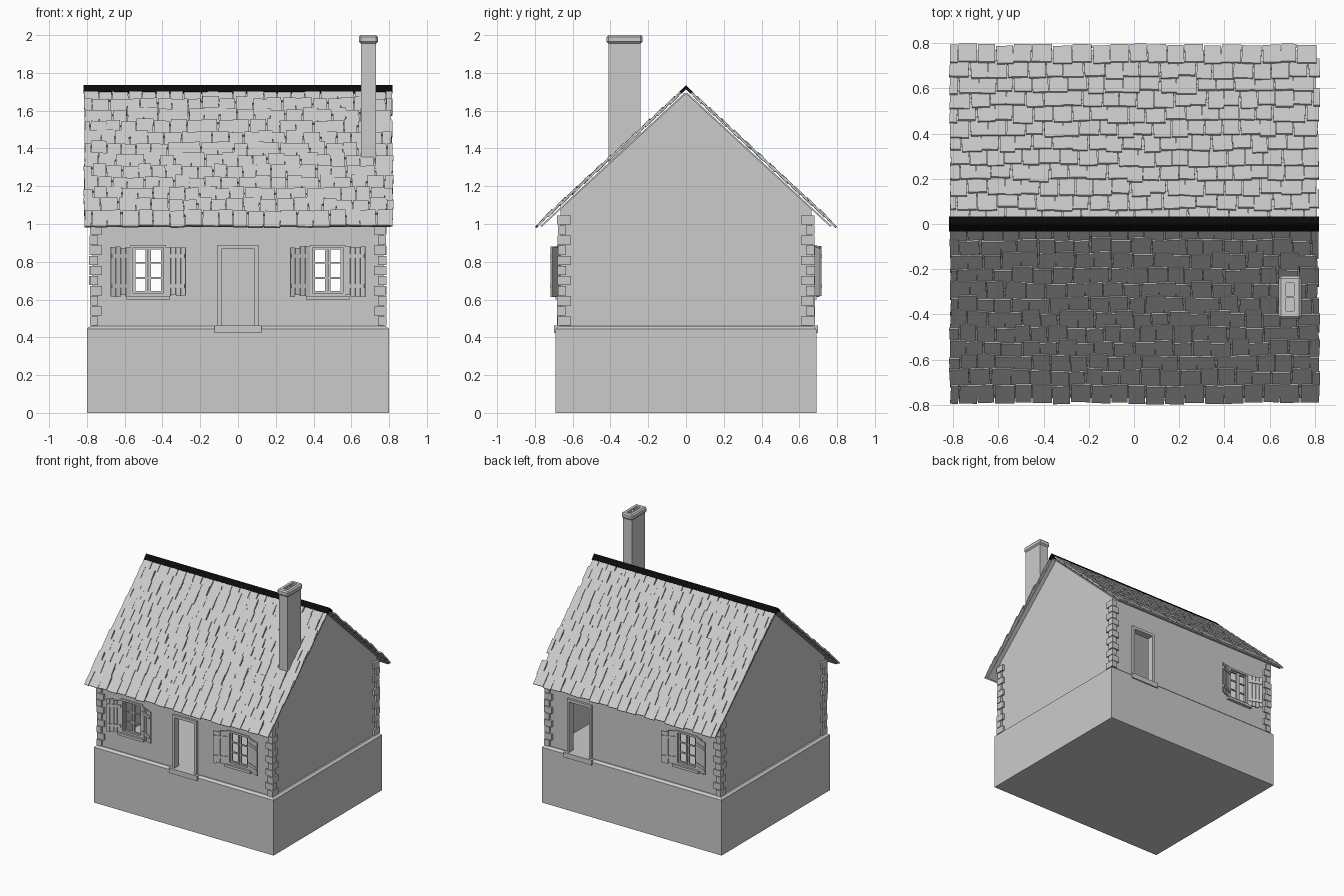
import bpy, bmesh, random
from math import radians
from mathutils import Matrix, Vector

random.seed(4)
if "Cube" in bpy.data.objects:
    bpy.data.objects.remove(bpy.data.objects["Cube"])


def material(name, value):
    m = bpy.data.materials.new(name)
    m.use_nodes = True
    col = (value, value, value, 1)
    m.diffuse_color = col
    m.node_tree.nodes["Principled BSDF"].inputs["Base Color"].default_value = col
    return m


GREY = material("light grey", 0.6)
BLACK = material("ridge black", 0.003)
I = Matrix.Identity(4)


def box(bm, lo, hi, M=I):
    """Add an axis-aligned box, then transform it by M."""
    mid = [(a + b) / 2 for a, b in zip(lo, hi)]
    size = [abs(b - a) for a, b in zip(lo, hi)]
    return bmesh.ops.create_cube(
        bm, size=1, matrix=M @ Matrix.Translation(mid) @ Matrix.Diagonal((*size, 1)))["verts"]


def prism(bm, profile, half):
    """Extrude a (y, z) profile along x, from -half to half."""
    face = bm.faces.new([bm.verts.new((-half, y, z)) for y, z in profile])
    new = bmesh.ops.extrude_face_region(bm, geom=[face])["geom"]
    bmesh.ops.translate(bm, vec=(2 * half, 0, 0),
                        verts=[v for v in new if isinstance(v, bmesh.types.BMVert)])


def finish(name, bm, mat=GREY):
    bmesh.ops.recalc_face_normals(bm, faces=bm.faces[:])
    me = bpy.data.meshes.new(name)
    bm.to_mesh(me)
    bm.free()
    me.materials.append(mat)
    ob = bpy.data.objects.new(name, me)
    bpy.context.collection.objects.link(ob)
    return ob


def cut(ob, lo, hi):
    """Carve a box out of an object."""
    bm = bmesh.new()
    box(bm, lo, hi)
    cutter = finish("cutter", bm)
    cutter.hide_render = True
    mod = ob.modifiers.new("cut", "BOOLEAN")
    mod.operation, mod.solver, mod.object = "DIFFERENCE", "EXACT", cutter
    bpy.context.view_layer.objects.active = ob
    bpy.ops.object.modifier_apply(modifier=mod.name)
    bpy.data.objects.remove(cutter)


WX, WY, FLOOR = 0.77, 0.665, 0.46      # wall half sizes and floor height
APEX, SLOPE = 1.69, 0.923              # underside of the roof
WINDOWS = [(-0.475, 1), (0.475, 1), (-0.475, -1)]   # x centre, 1 front / -1 back
DOORS = [(0, 1), (0.475, -1)]

# Plinth with a sloping top edge
bm = bmesh.new()
box(bm, (-0.8, -0.69, 0), (0.8, 0.69, 0.445))
top = max(bm.faces, key=lambda f: f.calc_center_median().z)
ext = bmesh.ops.extrude_face_region(bm, geom=[top])["geom"]
for v in ext:
    if isinstance(v, bmesh.types.BMVert):
        v.co = (v.co.x * 0.978, v.co.y * 0.975, FLOOR)
bmesh.ops.delete(bm, geom=[top], context="FACES")
finish("plinth", bm)

# Hollow gabled walls with openings
bm = bmesh.new()
eave = APEX - SLOPE * WY
prism(bm, [(-WY, FLOOR), (WY, FLOOR), (WY, eave), (0, APEX), (-WY, eave)], WX)
walls = finish("walls", bm)
cut(walls, (-WX + 0.04, -WY + 0.04, 0.3), (WX - 0.04, WY - 0.04, 2))
for x, s in WINDOWS:
    cut(walls, (x - 0.085, s * -0.75, 0.63), (x + 0.085, s * -0.55, 0.88))
for x, s in DOORS:
    cut(walls, (x - 0.095, s * -0.75, 0.3), (x + 0.095, s * -0.55, 0.87))

# Corner stones, alternating long and short
bm = bmesh.new()
rows, step = 11, 0.0535
for sx in (-1, 1):
    for sy in (-1, 1):
        M = Matrix.Diagonal((sx, sy, 1, 1))
        for i in range(rows):
            lx, ly = (0.065, 0.045) if i % 2 else (0.043, 0.07)
            z = FLOOR + i * step
            j = random.uniform(-0.003, 0.003)
            box(bm, (0.785 - lx, 0.68 - ly, z + 0.002),
                (0.785 + j, 0.68 + j, z + step - 0.003), M)
finish("corner_stones", bm)


def on_wall(x, side):
    return Matrix.Translation((x, 0, 0)) @ Matrix.Diagonal((1, side, 1, 1))


# Windows: surround, sash bars, sill and half-open shutters
for n, (x, side) in enumerate(WINDOWS):
    M = on_wall(x, side)
    bm = bmesh.new()
    for s in (-1, 1):
        box(bm, (s * 0.08, -0.674, 0.62), (s * 0.095, -0.63, 0.89), M)
        box(bm, (s * 0.068, -0.66, 0.635), (s * 0.08, -0.645, 0.875), M)
        box(bm, (s * 0.002, -0.66, 0.635), (s * 0.014, -0.645, 0.875), M)
    for z in (0.62, 0.875):
        box(bm, (-0.08, -0.674, z), (0.08, -0.63, z + 0.015), M)
    for z in (0.635, 0.71, 0.79, 0.865):
        box(bm, (-0.08, -0.658, z), (0.08, -0.647, z + 0.01), M)
    finish(f"window_frame_{n}", bm)
    bm = bmesh.new()
    box(bm, (-0.115, -0.69, 0.6), (0.115, -0.64, 0.62), M)
    finish(f"window_sill_{n}", bm)
    for s, label in ((-1, "right"), (1, "left")):
        bm = bmesh.new()
        H = (M @ Matrix.Diagonal((s, 1, 1, 1)) @ Matrix.Translation((0.098, -0.668, 0))
             @ Matrix.Rotation(radians(-22), 4, "Z"))
        for i in range(4):
            a = i * 0.028
            box(bm, (a, -0.008, 0.62 + random.uniform(-0.006, 0.006)),
                (a + 0.025, 0, 0.88 + random.uniform(-0.008, 0.006)), H)
        for z in (0.66, 0.82):
            box(bm, (0, -0.014, z), (0.107, -0.006, z + 0.022), H)
        finish(f"{label}_shutter_{n}", bm)

# Door surrounds and thresholds
for n, (x, side) in enumerate(DOORS):
    M = on_wall(x, side)
    bm = bmesh.new()
    for s in (-1, 1):
        box(bm, (s * 0.088, -0.682, 0.44), (s * 0.108, -0.625, 0.89), M)
    box(bm, (-0.088, -0.682, 0.868), (0.088, -0.625, 0.89), M)
    finish(f"door_frame_{n}", bm)
    bm = bmesh.new()
    box(bm, (-0.125, -0.7, 0.422), (0.125, -0.62, 0.45 + 0.012), M)
    finish(f"threshold_{n}", bm)

# Roof decks and overlapping shingles
ROWS, LENGTH, WIDTH, HALF = 12, 1.055, 0.0815, 0.815
pitch = LENGTH / ROWS
down = Vector((0, 1, -SLOPE)).normalized()
for side, label in ((-1, "front"), (1, "back")):
    R = Matrix(((1, 0, 0, 0), (0, side * down.y, side * -down.z, 0),
                (0, down.z, down.y, APEX), (0, 0, 0, 1)))
    bm = bmesh.new()
    box(bm, (-0.805, 0, 0), (0.805, LENGTH - 0.015, 0.008), R)
    finish(f"{label}_roof_deck", bm)
    bm = bmesh.new()
    for r in range(ROWS):
        x = -HALF - (WIDTH / 2 if r % 2 else 0)
        while x < HALF - 0.015:
            w = WIDTH + random.uniform(-0.012, 0.012)
            a, b = max(x, -HALF), min(x + w, HALF)
            if HALF - b < 0.02:
                b = HALF + random.uniform(-0.006, 0.008)
            drop = random.uniform(-0.014, 0.014) if r < ROWS - 1 else random.uniform(-0.006, 0.008)
            back = pitch + (0.025 if r else 0)
            T = (R @ Matrix.Translation(((a + b) / 2, (r + 1) * pitch + drop, 0.013))
                 @ Matrix.Rotation(random.uniform(-0.05, 0.05), 4, "Z")
                 @ Matrix.Rotation(-0.08, 4, "X"))
            h = (b - a) / 2 - 0.002
            if h > 0.008:
                box(bm, (-h, -back, 0), (h, 0, 0.011), T)
            x += w
    finish(f"{label}_shingles", bm)

# Ridge cap
bm = bmesh.new()
prism(bm, [(-0.034, 1.702), (0, 1.735), (0.034, 1.702), (0.024, 1.69),
           (0, 1.712), (-0.024, 1.69)], 0.817)
finish("ridge_cap", bm, BLACK)

# Chimney stack and its bevelled, hollow cap
bm = bmesh.new()
box(bm, (0.65, -0.41, 1.25), (0.73, -0.24, 1.96))
finish("chimney_stack", bm)
bm = bmesh.new()
box(bm, (0.64, -0.42, 1.955), (0.74, -0.23, 2.0))
bmesh.ops.bevel(bm, geom=bm.edges[:], offset=0.01, segments=1, affect="EDGES")
cap = finish("chimney_cap", bm)
for y in (-0.385, -0.318):
    cut(cap, (0.672, y, 1.965), (0.708, y + 0.058, 2.1))
